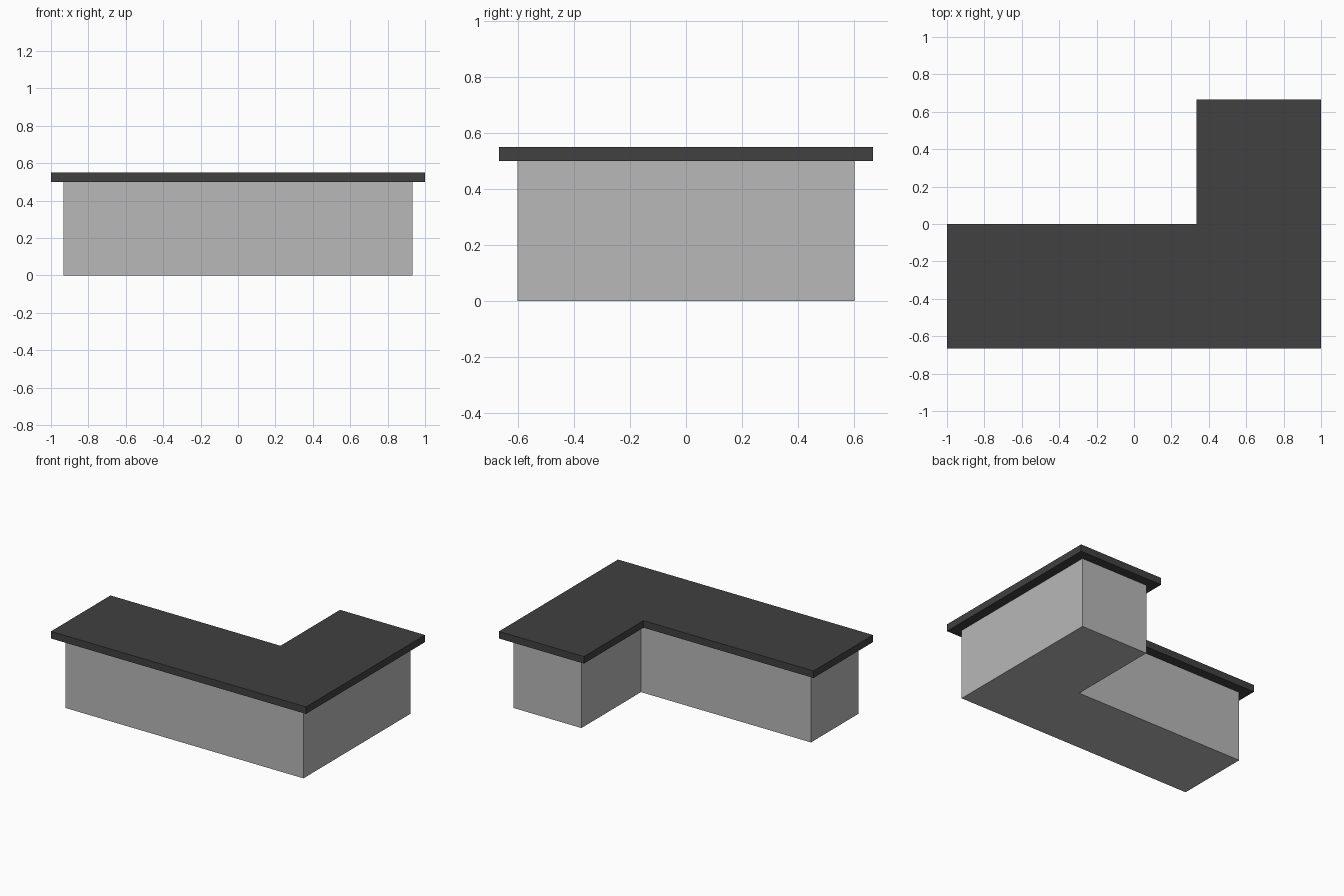
import bpy
import bmesh

cube = bpy.data.objects.get("Cube")
if cube:
    bpy.data.objects.remove(cube, do_unlink=True)


def make_material(name, grey):
    mat = bpy.data.materials.new(name)
    mat.use_nodes = True
    colour = (grey, grey, grey, 1)
    mat.diffuse_color = colour
    mat.node_tree.nodes["Principled BSDF"].inputs["Base Color"].default_value = colour
    return mat


def l_block(name, inset, bottom, top, mat):
    """Extrude the L-shaped plan, pulled in by inset on every side."""
    left, right = -1 + inset, 1 - inset
    front, back = -2 / 3 + inset, 2 / 3 - inset
    inner_x, inner_y = 1 / 3 + inset, -inset
    plan = [(left, front), (right, front), (right, back),
            (inner_x, back), (inner_x, inner_y), (left, inner_y)]
    bm = bmesh.new()
    base = bm.faces.new([bm.verts.new((x, y, bottom)) for x, y in plan])
    extruded = bmesh.ops.extrude_face_region(bm, geom=[base], use_keep_orig=True)
    verts = [g for g in extruded["geom"] if isinstance(g, bmesh.types.BMVert)]
    bmesh.ops.translate(bm, verts=verts, vec=(0, 0, top - bottom))
    bmesh.ops.recalc_face_normals(bm, faces=bm.faces)
    mesh = bpy.data.meshes.new(name)
    bm.to_mesh(mesh)
    bm.free()
    mesh.materials.append(mat)
    obj = bpy.data.objects.new(name, mesh)
    bpy.context.collection.objects.link(obj)
    return obj


# Walls, and the flat roof slab that overhangs them all round
l_block("walls", 1 / 15, 0, 0.5, make_material("light grey", 0.48))
l_block("roof_slab", 0, 0.5, 0.55, make_material("charcoal", 0.052))
